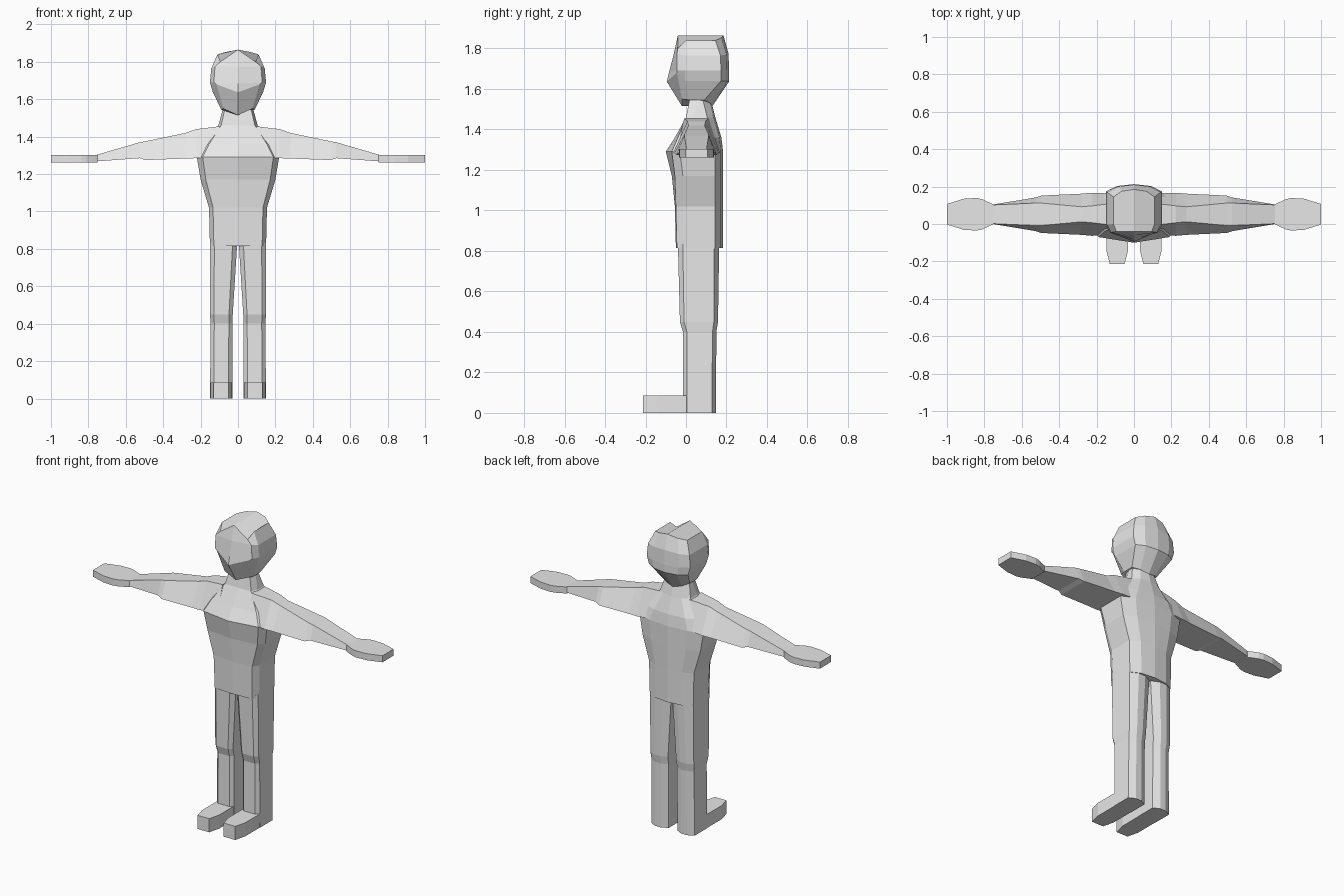
import bpy
import bmesh

cube = bpy.data.objects.get("Cube")
if cube:
    bpy.data.objects.remove(cube)

grey = bpy.data.materials.new("light_grey")
grey.use_nodes = True
grey.diffuse_color = (0.8, 0.8, 0.8, 1)
shader = grey.node_tree.nodes["Principled BSDF"]
shader.inputs["Base Color"].default_value = grey.diffuse_color


def loft(name, rings, side=1):
    """Skin closed rings of equal, even length; side=-1 flips across x."""
    bm = bmesh.new()
    rows = [[bm.verts.new((side * x, y, z)) for x, y, z in ring] for ring in rings]
    count = len(rows[0])
    for lower, upper in zip(rows, rows[1:]):
        for i in range(count):
            j = (i + 1) % count
            bm.faces.new((lower[i], lower[j], upper[j], upper[i]))
    # Each end cap is folded along the middle of the ring
    half = count // 2
    for row in (rows[0], rows[-1]):
        bm.faces.new(row[:half + 1])
        bm.faces.new(row[half:] + row[:1])
    bmesh.ops.recalc_face_normals(bm, faces=bm.faces[:])
    mesh = bpy.data.meshes.new(name)
    bm.to_mesh(mesh)
    bm.free()
    mesh.materials.append(grey)
    obj = bpy.data.objects.new(name, mesh)
    bpy.context.collection.objects.link(obj)


def body_ring(width, front, back, z, corner_y, corner_z=None, side_z=None):
    """Ten-sided symmetric section with a ridge at the front and back centre."""
    corner_z = corner_z or z
    side_z = side_z or z
    bevel = 0.04
    right_half = [
        (0, front, z),
        (width * 0.86, corner_y, corner_z),
        (width, corner_y + bevel, side_z),
        (width, back - bevel, side_z),
        (width * 0.6, back - bevel / 4, (z + side_z) / 2),
        (0, back, z),
    ]
    mirrored = [(-x, y, height) for x, y, height in reversed(right_half[1:-1])]
    return right_half + mirrored


def head_ring(width, front, back, z, corner_z, side_z):
    """Body section whose face corners stay on one plane behind the nose."""
    cheek_y = max(front, -0.045)
    return body_ring(width, front, back, z, cheek_y, corner_z, side_z)


crown = head_ring(0.11, -0.04, 0.185, 1.865, 1.8, 1.84)
brow = head_ring(0.143, -0.06, 0.21, 1.775, 1.775, 1.765)
cheeks = head_ring(0.15, -0.083, 0.213, 1.685, 1.69, 1.69)
nose = head_ring(0.135, -0.095, 0.213, 1.637, 1.68, 1.64)
jaw = head_ring(0.09, -0.02, 0.13, 1.515, 1.55, 1.545)
loft("head", [crown, brow, cheeks, nose, jaw])

hips = body_ring(0.15, -0.05, 0.183, 0.815, -0.045)
waist = body_ring(0.155, -0.055, 0.183, 1.02, -0.05)
ribs = body_ring(0.2, -0.07, 0.183, 1.17, -0.055)
chest = body_ring(0.22, -0.1, 0.183, 1.29, -0.07)
shoulders = body_ring(0.18, -0.055, 0.175, 1.36, -0.04)
collar = body_ring(0.105, 0, 0.145, 1.46, 0)
neck = body_ring(0.078, 0.02, 0.12, 1.56, 0.02)
loft("torso", [hips, waist, ribs, chest, shoulders, collar, neck])


def arm_ring(x, top, bottom, top_depth, bottom_depth):
    """Four-sided section, with depths measured either way from the arm line."""
    line = 0.052
    return [
        (x, line - top_depth, top),
        (x, line + top_depth, top),
        (x, line + bottom_depth, bottom),
        (x, line - bottom_depth, bottom),
    ]


def hand_ring(x, depth):
    return arm_ring(x, top=1.303, bottom=1.262, top_depth=depth, bottom_depth=depth)


arm = [
    arm_ring(0.1, 1.455, 1.295, 0.06, 0.11),
    arm_ring(0.225, 1.44, 1.285, 0.045, 0.115),
    arm_ring(0.28, 1.42, 1.283, 0.04, 0.11),
    arm_ring(0.495, 1.375, 1.275, 0.06, 0.1),
    arm_ring(0.525, 1.37, 1.285, 0.06, 0.09),
    arm_ring(0.755, 1.303, 1.268, 0.05, 0.052),
]
hand = [
    hand_ring(0.75, depth=0.052),
    hand_ring(0.81, depth=0.08),
    hand_ring(0.84, depth=0.087),
    hand_ring(0.91, depth=0.083),
    hand_ring(1, depth=0.055),
]


def leg_ring(inner, outer, front, back, z):
    """Eight-sided section with wider bevels at the back."""
    bevel = (outer - inner) / 6
    return [
        (inner + bevel, front, z),
        (outer - bevel, front, z),
        (outer, front + bevel, z),
        (outer, back - bevel, z),
        (outer - bevel * 2, back, z),
        (inner + bevel * 2, back, z),
        (inner, back - bevel, z),
        (inner, front + bevel, z),
    ]


leg = [
    leg_ring(0.004, 0.15, -0.04, 0.164, z=0.835),
    leg_ring(0.028, 0.15, -0.03, 0.158, z=0.45),
    leg_ring(0.03, 0.146, -0.015, 0.15, z=0.4),
    leg_ring(0.03, 0.15, -0.015, 0.148, z=0),
]


def foot_ring(z):
    """Flat sole outline with a chamfered toe."""
    middle = 0.09
    toe, ball, heel = (0.04, -0.213), (0.058, -0.14), (0.058, 0.06)
    outside = [(middle + half, y, z) for half, y in (toe, ball, heel)]
    inside = [(middle - half, y, z) for half, y in (heel, ball, toe)]
    return outside + inside


foot = [foot_ring(z=0), foot_ring(z=0.085)]

# Matching limbs on both sides
limbs = {"arm": arm, "hand": hand, "leg": leg, "foot": foot}
for word, side in (("left", 1), ("right", -1)):
    for part, rings in limbs.items():
        loft(word + "_" + part, rings, side)
